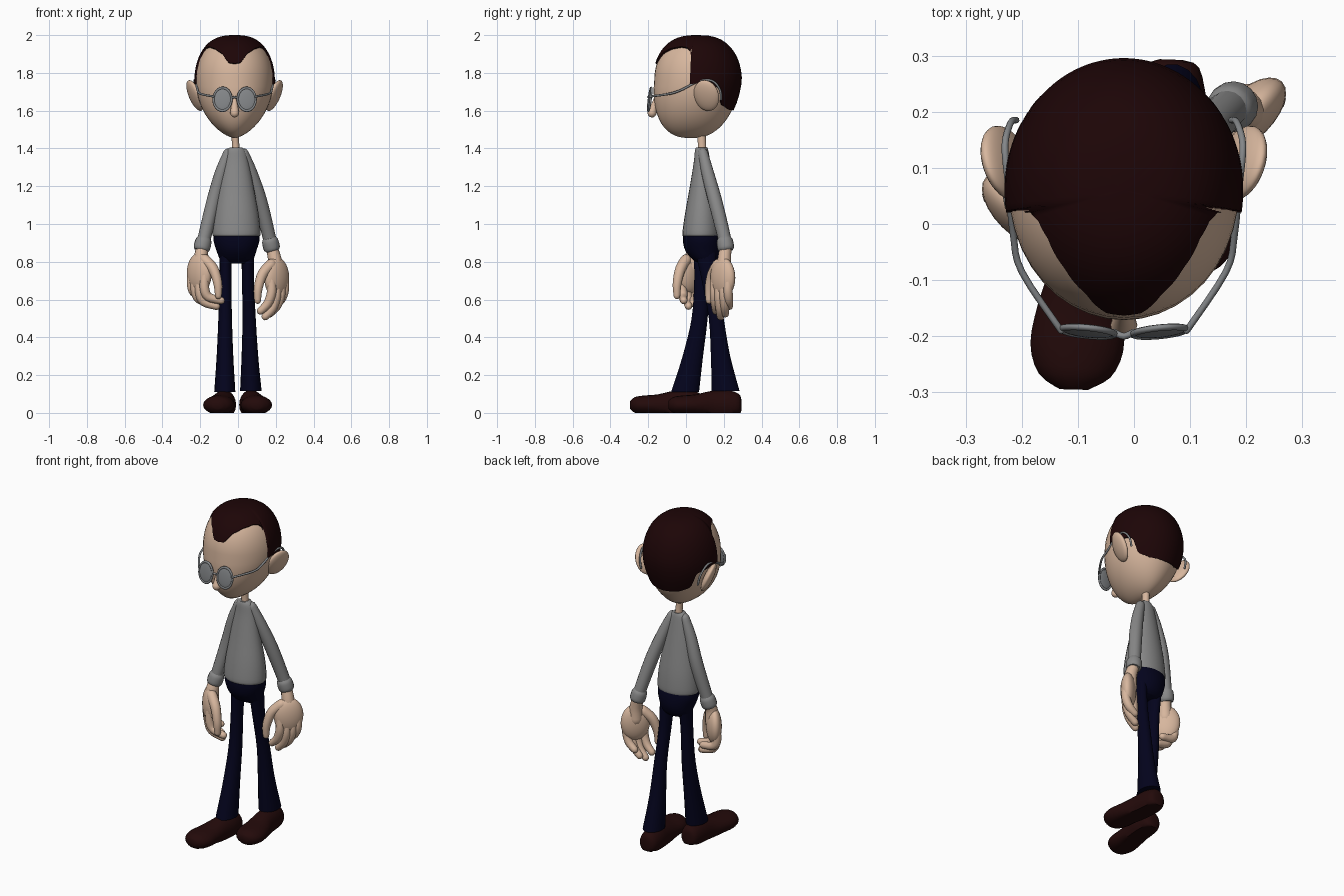
import bpy, bmesh, math
from mathutils import Vector

if "Cube" in bpy.data.objects:
    bpy.data.objects.remove(bpy.data.objects["Cube"])

def material(name, rgb):
    m = bpy.data.materials.new(name)
    m.diffuse_color = (*rgb, 1)
    m.use_nodes = True
    m.node_tree.nodes["Principled BSDF"].inputs["Base Color"].default_value = m.diffuse_color
    return m

SKIN = material("skin", (0.68, 0.47, 0.34))
HAIR = material("dark_brown", (0.012, 0.0015, 0.002))
KNIT = material("grey_knit", (0.25, 0.25, 0.25))
NAVY = material("navy", (0.001, 0.001, 0.012))
SHOE = material("shoe_brown", (0.017, 0.003, 0.003))
STEEL = material("steel_grey", (0.23, 0.24, 0.25))
CX = -0.018  # head centre line

def finish(name, bm, mat):
    bmesh.ops.recalc_face_normals(bm, faces=bm.faces)
    me = bpy.data.meshes.new(name)
    bm.to_mesh(me)
    bm.free()
    ob = bpy.data.objects.new(name, me)
    bpy.context.collection.objects.link(ob)
    me.materials.append(mat)
    bpy.context.view_layer.objects.active = ob
    ob.select_set(True)
    bpy.ops.object.shade_smooth_by_angle(angle=math.radians(50))
    ob.select_set(False)
    return ob

def spline(pts, steps):
    """Smooth curve through points of any dimension."""
    pts = [tuple(p) for p in pts]
    ext = [pts[0]] + pts + [pts[-1]]
    out = []
    for i in range(len(pts) - 1):
        a, b, c, d = ext[i:i + 4]
        for k in range(steps):
            t = k / steps
            out.append([0.5 * (2*q + (r-p)*t + (2*p-5*q+4*r-s)*t*t + (3*q-p-3*r+s)*t**3)
                        for p, q, r, s in zip(a, b, c, d)])
    return out + [list(pts[-1])]

def grid_faces(bm, rings):
    n = len(rings[0])
    for r0, r1 in zip(rings, rings[1:]):
        for i in range(n):
            j = (i + 1) % n
            bm.faces.new((r0[i], r0[j], r1[j], r1[i]))

def sweep(name, pts, mat, n=16, steps=4, level=False, round_ends=False, floor=None):
    """Elliptical section (x, y, z, ru, rv) carried along a path."""
    path = spline(pts, steps)
    bm = bmesh.new()
    rings = []
    u = Vector((1, 0, 0))
    count = len(path)
    for i, p in enumerate(path):
        c = Vector(p[:3])
        t = (Vector(path[min(i+1, count-1)][:3]) - Vector(path[max(i-1, 0)][:3])).normalized()
        if level:
            t = Vector((0, 0, 1))
        if abs(u.dot(t)) > 0.97:
            u = Vector((0, 0, 1))
        u = (u - t * u.dot(t)).normalized()
        v = t.cross(u)
        slices = [(0, 1)]
        if round_ends and i in (0, count - 1):
            ends = [(math.sin(k), math.cos(k)) for k in (0, 0.5, 1.0, 1.4)]
            slices = ends if i else [(-s, w) for s, w in reversed(ends)]
        for off, w in slices:
            ring = []
            for k in range(n):
                a = 2 * math.pi * k / n
                q = c + t * off * p[3] + (u * math.cos(a) * p[3] + v * math.sin(a) * p[4]) * w
                if floor is not None:
                    q.z = max(q.z, floor)
                ring.append(bm.verts.new(q))
            rings.append(ring)
    grid_faces(bm, rings)
    bm.faces.new(rings[0])
    bm.faces.new(rings[-1])
    return finish(name, bm, mat)

def tube(name, pts, mat, n=12, steps=4):
    return sweep(name, [(*p[:3], p[3], p[3]) for p in pts], mat, n, steps, round_ends=True)

def ball(name, loc, size, mat, rot=(0, 0, 0)):
    bm = bmesh.new()
    bmesh.ops.create_uvsphere(bm, u_segments=24, v_segments=14, radius=1)
    ob = finish(name, bm, mat)
    ob.location, ob.scale, ob.rotation_euler = loc, size, rot
    return ob

# Head: egg shaped surface, phi from the front, a = latitude
def head_point(phi, a, off=0.0):
    c, s = max(math.cos(a), 0), math.sin(a)
    px, py, h = (0.75, 0.75, 0.232) if a >= 0 else (1.3, 0.8, 0.305)
    return Vector((CX + (0.205 + off) * math.sin(phi) * c**px,
                   0.06 - (0.228 + off) * math.cos(phi) * c**py + 0.035 * min(s, 0),
                   1.76 + (h + off) * s))

bm = bmesh.new()
rings = [[bm.verts.new(head_point(2*math.pi*i/40, math.radians(-89.5 + 179*k/30)))
          for i in range(40)] for k in range(31)]
grid_faces(bm, rings)
bm.faces.new(rings[0])
bm.faces.new(rings[-1])
finish("head", bm, SKIN)

# Hair: shell above a hairline given as (degrees from front, height)
LINE = [(0, 1.85), (9, 1.855), (22, 1.905), (40, 1.93), (60, 1.94), (72, 1.935), (78, 1.92),
        (81, 1.74), (90, 1.745), (122, 1.72), (130, 1.63), (150, 1.605), (180, 1.60)]
def hairline(deg):
    for (a, za), (b, zb) in zip(LINE, LINE[1:]):
        if deg <= b:
            z = za + (zb - za) * (deg - a) / (b - a)
            return math.asin((z - 1.76) / (0.24 if z > 1.76 else 0.313))

bm = bmesh.new()
cols = []
for i in range(120):
    deg = i * 3
    phi, low = math.radians(deg), hairline(min(deg, 360 - deg))
    cols.append([head_point(phi, low, -0.01)] +
                [head_point(phi, low + (math.radians(89.5) - low) * k / 14, 0.008) for k in range(15)])
rings = [[bm.verts.new(c[k]) for c in cols] for k in range(16)]
grid_faces(bm, rings)
bm.faces.new(rings[-1])
finish("hair", bm, HAIR)

# Nose, ears, neck
tube("nose", [(CX, -0.155, 1.67, 0.012), (CX, -0.17, 1.62, 0.019), (CX, -0.18, 1.588, 0.024)], SKIN)
for s, side in ((-1, "left"), (1, "right")):
    ball(side + "_ear", (CX + s*0.21, 0.108, 1.68), (0.025, 0.07, 0.088), SKIN, (0, s*0.4, -s*0.35))
sweep("neck", [(-0.012, 0.085, 1.34, 0.03, 0.03), (-0.012, 0.085, 1.41, 0.02, 0.022),
               (CX, 0.08, 1.50, 0.02, 0.024)], SKIN)

# Glasses
for s, side in ((-1, "left"), (1, "right")):
    lx = CX + s * 0.064
    ball(side + "_lens", (lx, -0.192, 1.66), (0.047, 0.008, 0.06), STEEL, (-0.12, 0, s*0.1))
    bpy.ops.mesh.primitive_torus_add(major_segments=28, minor_segments=8, major_radius=0.048,
                                     minor_radius=0.006, location=(lx, -0.192, 1.66),
                                     rotation=(math.pi/2 - 0.12, 0, s*0.1))
    rim = bpy.context.object
    rim.name = side + "_lens_rim"
    rim.scale = (1, 1.26, 1)
    rim.data.materials.append(STEEL)
    bpy.ops.object.shade_smooth()
    rim.select_set(False)
    tube(side + "_temple_arm", [(CX + s*x, y, z, 0.006) for x, y, z in
         ((0.112, -0.19, 1.675), (0.182, -0.085, 1.69), (0.197, -0.02, 1.712),
          (0.206, 0.07, 1.757), (0.212, 0.14, 1.757), (0.202, 0.18, 1.71), (0.192, 0.185, 1.66))],
         STEEL, 8)
tube("glasses_bridge", [(CX - 0.017, -0.193, 1.665, 0.006), (CX, -0.2, 1.672, 0.006),
                        (CX + 0.017, -0.193, 1.665, 0.006)], STEEL, 8)

# Sweater body
sweep("sweater_body", [(-0.008, 0.08, 0.935, 0.118, 0.092), (-0.008, 0.08, 0.95, 0.127, 0.099),
                       (-0.008, 0.083, 1.05, 0.118, 0.089), (-0.009, 0.085, 1.18, 0.095, 0.068),
                       (-0.01, 0.085, 1.32, 0.068, 0.045), (-0.011, 0.083, 1.385, 0.052, 0.036),
                       (-0.011, 0.083, 1.405, 0.033, 0.03)], KNIT, 24, level=True)

# Trousers: hips and flared legs, left leg steps forward
sweep("trouser_hips", [(-0.008, 0.08, 0.955, 0.121, 0.094), (-0.008, 0.084, 0.91, 0.121, 0.1),
                       (-0.008, 0.09, 0.86, 0.106, 0.094), (-0.007, 0.1, 0.815, 0.09, 0.068),
                       (-0.007, 0.105, 0.792, 0.07, 0.04)], NAVY, 24, level=True)
LEGS = {"left": [(-0.066, 0.095, 0.85, 0.032, 0.055), (-0.066, 0.085, 0.7, 0.031, 0.042),
                 (-0.068, 0.072, 0.5, 0.036, 0.043), (-0.069, 0.036, 0.3, 0.044, 0.055),
                 (-0.07, -0.005, 0.11, 0.056, 0.075)],
        "right": [(0.052, 0.105, 0.85, 0.034, 0.055), (0.053, 0.125, 0.7, 0.032, 0.042),
                  (0.059, 0.16, 0.5, 0.035, 0.04), (0.063, 0.183, 0.3, 0.044, 0.052),
                  (0.068, 0.21, 0.115, 0.057, 0.075)]}
for side, rings in LEGS.items():
    sweep(side + "_trouser_leg", rings, NAVY, 18, level=True)

# Shoes: (distance from heel, half width, section half height, sideways splay)
SHOE_RINGS = [(0.0, 0.02, 0.03, 0), (0.015, 0.05, 0.06, 0), (0.08, 0.062, 0.08, 0.002),
              (0.16, 0.064, 0.074, 0.01), (0.24, 0.077, 0.056, 0.024), (0.31, 0.083, 0.05, 0.032),
              (0.36, 0.064, 0.042, 0.036), (0.385, 0.025, 0.022, 0.037)]
for side, s, x, heel in (("left", -1, 0.07, 0.09), ("right", 1, 0.066, 0.293)):
    sweep(side + "_shoe", [(s*(x + sp), heel - d, 0.042, w, h) for d, w, h, sp in SHOE_RINGS],
          SHOE, 20, 3, floor=0.0)

# Arms, cuffs and hands; the left side swings forward and its fingers curl more
FINGERS = {"index": (0.175, 0.155, 0.66, 0.0), "middle": (0.2, 0.18, 0.64, -0.01),
           "ring": (0.223, 0.205, 0.65, -0.005), "little": (0.242, 0.226, 0.67, 0.015)}
ARMS = {"left": [(-0.052, 0.085, 1.375, 0.026), (-0.09, 0.085, 1.27, 0.033),
                 (-0.13, 0.085, 1.12, 0.037), (-0.175, 0.06, 0.94, 0.035), (-0.19, 0.05, 0.88, 0.035)],
        "right": [(0.03, 0.09, 1.375, 0.026), (0.07, 0.115, 1.27, 0.033),
                  (0.118, 0.155, 1.12, 0.037), (0.163, 0.2, 0.94, 0.035), (0.177, 0.21, 0.88, 0.035)]}
for side, path in ARMS.items():
    s, dy, dz, curl = (-1, -0.17, 0.025, 0.03) if side == "left" else (1, 0, 0, 0)
    def at(x, y, z, r):
        return (s * x, y + dy, z + dz, r)
    tube(side + "_sleeve", path, KNIT, 16)
    a, b = Vector(path[-2][:3]), Vector(path[-1][:3])
    ends = [a + (b - a) * k for k in (0.2, 0.5, 1.1, 1.35)]
    sweep(side + "_cuff", [(*e, r, r) for e, r in zip(ends, (0.034, 0.043, 0.044, 0.036))], KNIT)
    tube(side + "_wrist", [(*b, 0.031), at(0.195, 0.203, 0.81, 0.036), at(0.2, 0.2, 0.74, 0.042)], SKIN)
    ball(side + "_palm", at(0.205, 0.195, 0.715, 0)[:3], (0.083, 0.043, 0.108), SKIN,
         (0, 0, s*math.radians(45)))
    for finger, (x, y, z, drop) in FINGERS.items():
        tube(f"{side}_{finger}_finger",
             [at(x, y, z + 0.05, 0.024), at(x + 0.003, y - 0.004, z - 0.02, 0.025),
              at(x - 0.017, y, z - 0.08 + drop / 2 + curl / 3, 0.024),
              at(x - 0.055 - curl, y + 0.003, z - 0.12 + drop + curl, 0.02)], SKIN)
    tube(side + "_thumb", [at(0.175, 0.17, 0.785, 0.03), at(0.13, 0.14, 0.735, 0.028),
                           at(0.107, 0.123, 0.66, 0.024), at(0.104, 0.122, 0.595, 0.018)], SKIN)
